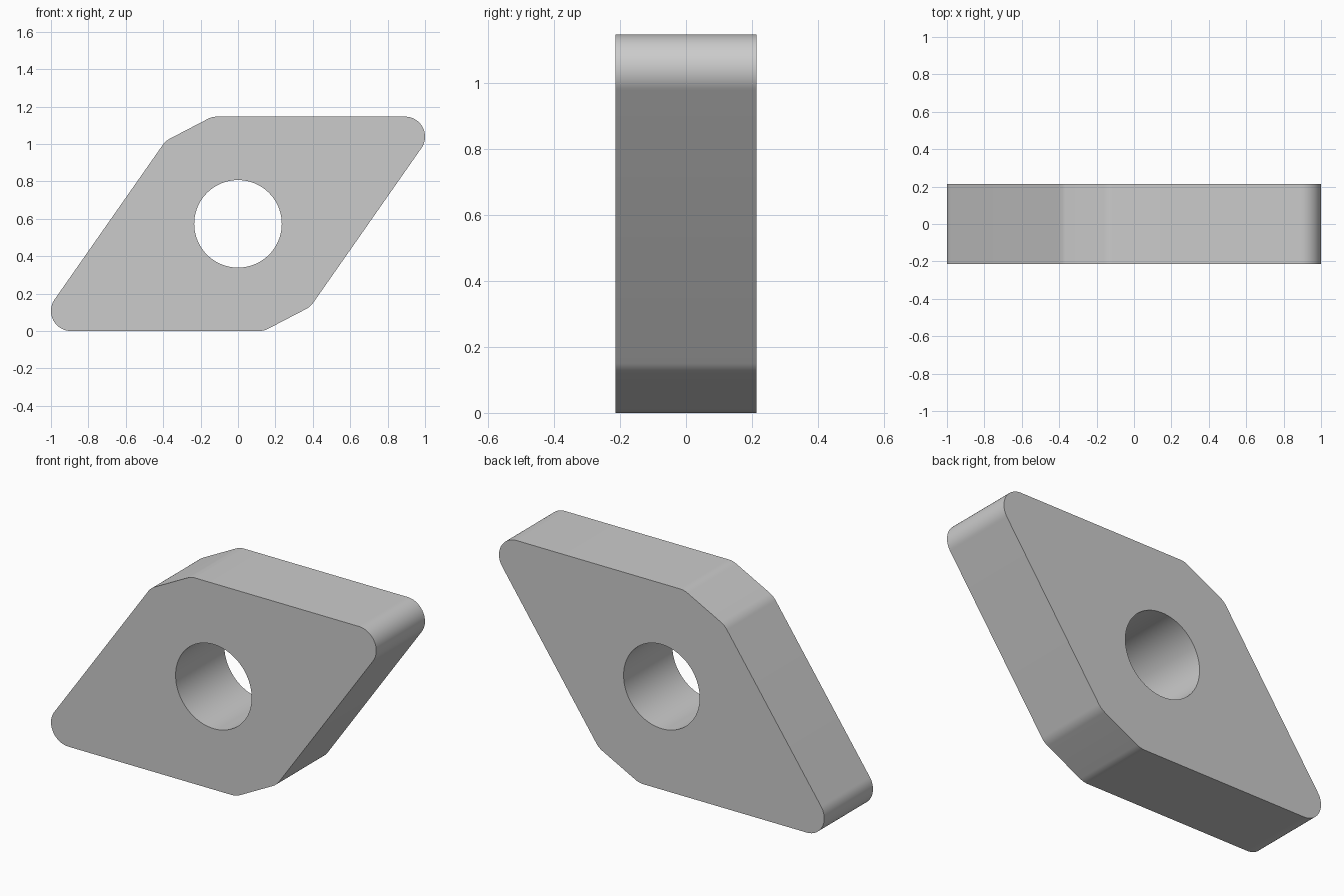
import bpy, bmesh, math
from mathutils import Vector

if "Cube" in bpy.data.objects:
    bpy.data.objects.remove(bpy.data.objects["Cube"])

MID_Z = 0.573          # half height, also hole centre
HALF_Y = 0.214         # half thickness
HOLE_R = 0.234
NOSE_R = 0.107         # corner rounding
SLANT = math.radians(55)


def fillet(prev, corner, nxt, r, n):
    """Arc points rounding one convex corner."""
    a, b = (prev - corner).normalized(), (nxt - corner).normalized()
    half = a.angle(b) / 2
    centre = corner + (a + b).normalized() * (r / math.sin(half))
    tangent = r / math.tan(half)
    start = (corner + a * tangent - centre).normalized()
    end = (corner + b * tangent - centre).normalized()
    return [centre + start.slerp(end, i / n) * r for i in range(n + 1)]


# Half the outline relative to the centre; the other half is its point mirror
tip = Vector((-1 + NOSE_R - NOSE_R / math.tan(SLANT / 2), -MID_Z))
half_outline = [tip, Vector((-0.387, 1.0166 - MID_Z)), Vector((-0.138, MID_Z))]
corners = half_outline + [-p for p in half_outline]

outline = []
for i, c in enumerate(corners):
    steps = 24 if i % 3 == 0 else 8
    outline += fillet(corners[i - 1], c, corners[(i + 1) % 6], NOSE_R, steps)
hole = [Vector((HOLE_R * math.cos(2 * math.pi * i / 96),
                HOLE_R * math.sin(2 * math.pi * i / 96))) for i in range(96)]

# Fill the front face around the hole, then extrude through the thickness
bm = bmesh.new()
edges = []
for ring in (outline, hole):
    vs = [bm.verts.new((p.x, -HALF_Y, p.y + MID_Z)) for p in ring]
    edges += [bm.edges.new((vs[i - 1], vs[i])) for i in range(len(vs))]
bmesh.ops.triangle_fill(bm, edges=edges, use_beauty=True, normal=(0, -1, 0))
ext = bmesh.ops.extrude_face_region(bm, geom=bm.faces[:], use_keep_orig=True)
moved = [g for g in ext["geom"] if isinstance(g, bmesh.types.BMVert)]
bmesh.ops.translate(bm, verts=moved, vec=(0, 2 * HALF_Y, 0))
bmesh.ops.recalc_face_normals(bm, faces=bm.faces[:])

mesh = bpy.data.meshes.new("insert_plate")
bm.to_mesh(mesh)
bm.free()
plate = bpy.data.objects.new("insert_plate", mesh)
bpy.context.collection.objects.link(plate)
bpy.context.view_layer.objects.active = plate
plate.select_set(True)
bpy.ops.object.shade_smooth_by_angle(angle=math.radians(30))
